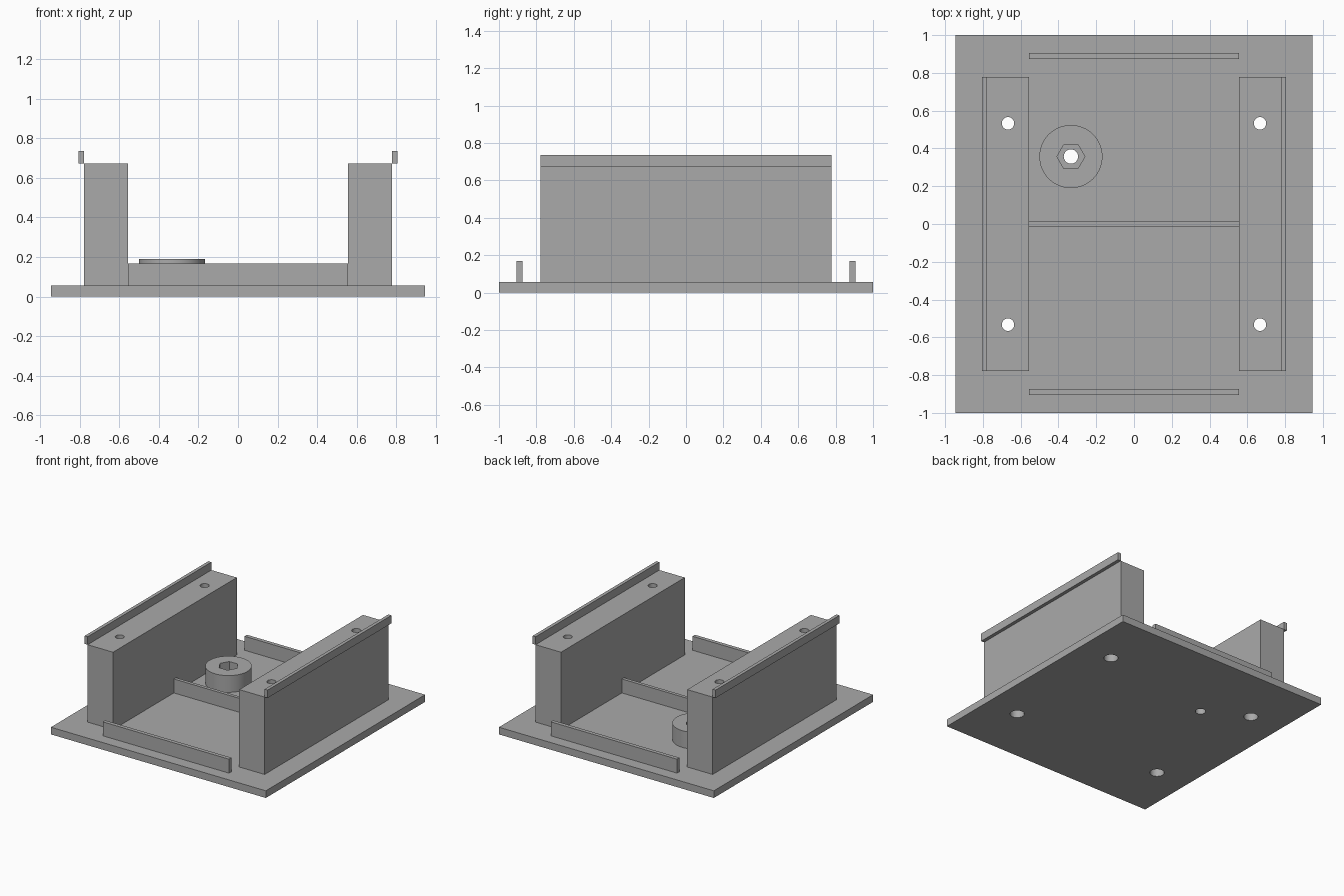
import bpy
import bmesh
from math import pi
from mathutils import Matrix

cube = bpy.data.objects.get("Cube")
if cube:
    bpy.data.objects.remove(cube, do_unlink=True)

# Single grey finish
grey = bpy.data.materials.new("plain grey")
grey.use_nodes = True
GREY = (0.4, 0.4, 0.4, 1)
grey.diffuse_color = GREY
grey.node_tree.nodes["Principled BSDF"].inputs["Base Color"].default_value = GREY


def add_object(name, bm):
    mesh = bpy.data.meshes.new(name)
    bm.to_mesh(mesh)
    bm.free()
    mesh.materials.append(grey)
    obj = bpy.data.objects.new(name, mesh)
    bpy.context.collection.objects.link(obj)
    return obj


def box(name, x, y, z):
    bm = bmesh.new()
    centre = [(a + b) / 2 for a, b in (x, y, z)]
    size = [b - a for a, b in (x, y, z)]
    matrix = Matrix.Translation(centre) @ Matrix.Diagonal((*size, 1))
    bmesh.ops.create_cube(bm, size=1, matrix=matrix)
    return add_object(name, bm)


def cylinder(name, x, y, z, radius, sides=48, turn=0):
    bm = bmesh.new()
    matrix = Matrix.Translation((x, y, sum(z) / 2)) @ Matrix.Rotation(turn, 4, "Z")
    bmesh.ops.create_cone(bm, cap_ends=True, segments=sides, radius1=radius,
                          radius2=radius, depth=z[1] - z[0], matrix=matrix)
    return add_object(name, bm)


def drill(parts, cutter):
    cutter.hide_render = True
    cutter.hide_set(True)
    for part in parts:
        mod = part.modifiers.new("hole", "BOOLEAN")
        mod.operation = "DIFFERENCE"
        mod.solver = "EXACT"
        mod.object = cutter


BASE, RAIL, RIB, BOSS = 0.057, 0.672, 0.168, 0.19

base = box("base_plate", (-0.945, 0.945), (-1, 1), (0, BASE))

# Low ribs across the plate
for name, y in (("front_rib", -0.89), ("middle_rib", 0), ("back_rib", 0.89)):
    half = 0.0135 if y == 0 else 0.0155
    box(name, (-0.555, 0.555), (y - half, y + half), (BASE, RIB))

# Side blocks with outer lips and counterbored screw holes
for side, s in (("left", 1), ("right", -1)):
    block = box(side + "_block", sorted((s * 0.555, s * 0.778)),
                (-0.777, 0.777), (BASE, RAIL))
    box(side + "_lip", sorted((s * 0.778, s * 0.805)),
        (-0.777, 0.777), (RAIL, 0.735))
    for end, y in (("front", -0.533), ("back", 0.533)):
        tag = side + "_" + end
        x = s * 0.667
        drill([block], cylinder(tag + "_screw_cutter", x, y, (0.2, 0.8), 0.033))
        drill([base, block],
              cylinder(tag + "_counterbore_cutter", x, y, (-0.1, 0.33), 0.052))

# Round boss with a hexagonal nut pocket and a through hole
bx, by = -0.334, 0.357
boss = cylinder("round_boss", bx, by, (BASE, BOSS), 0.167, 64)
drill([boss], cylinder("nut_pocket_cutter", bx, by, (0.1, 0.3), 0.074, 6, pi / 6))
drill([base, boss], cylinder("boss_hole_cutter", bx, by, (-0.1, 0.3), 0.038))

# Keep flat faces crisp and round walls smooth
for obj in (base, boss, bpy.data.objects["left_block"], bpy.data.objects["right_block"]):
    bpy.ops.object.select_all(action="DESELECT")
    bpy.context.view_layer.objects.active = obj
    obj.select_set(True)
    for mod in list(obj.modifiers):
        bpy.ops.object.modifier_apply(modifier=mod.name)
    bpy.ops.object.shade_smooth_by_angle(angle=pi / 6)
    obj.select_set(False)
